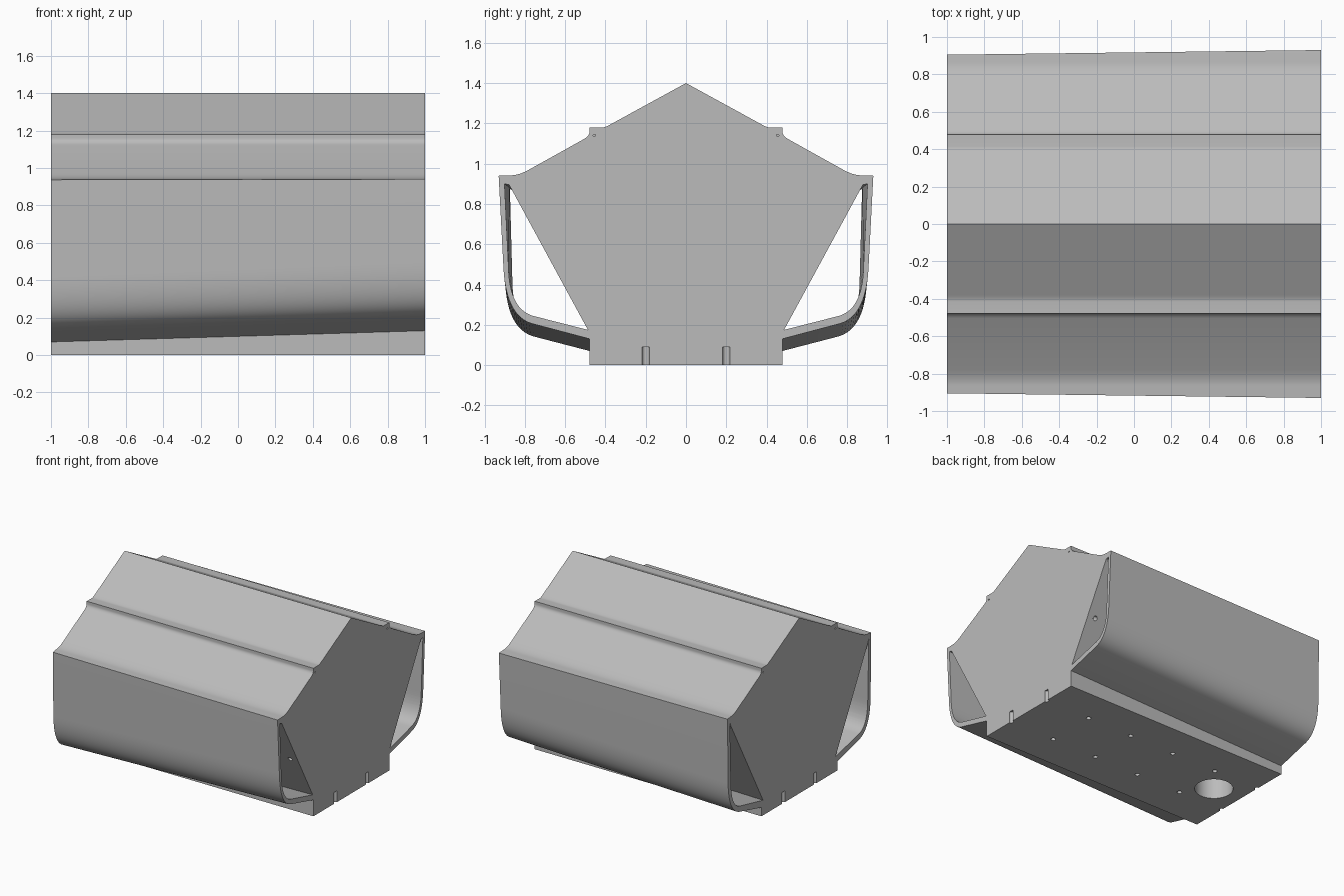
import bpy, bmesh, math
from mathutils import Vector, Matrix

cube = bpy.data.objects.get("Cube")
if cube:
    bpy.data.objects.remove(cube)

# Single grey finish
grey = bpy.data.materials.new("plain_grey")
grey.use_nodes = True
colour = (0.5, 0.5, 0.5, 1)
grey.diffuse_color = colour
grey.node_tree.nodes["Principled BSDF"].inputs["Base Color"].default_value = colour


def bend(a, c, b, n=10):
    """Quadratic curve from a to b pulled towards c."""
    a, b, c = Vector(a), Vector(b), Vector(c)
    return [a * (1 - t) ** 2 + c * 2 * t * (1 - t) + b * t * t
            for t in (i / n for i in range(n + 1))]


def loft(name, narrow, wide, over=0.0):
    """Solid between a (y, z) section at x = -1 and one at x = 1."""
    bm = bmesh.new()
    rings = []
    for x in (-1 - over, 1 + over):
        t = (x + 1) / 2
        ring = []
        for a, b in zip(narrow, wide):
            p = Vector(a).lerp(Vector(b), t) if 0 <= t <= 1 else Vector(a) + (Vector(b) - Vector(a)) * t
            ring.append(bm.verts.new((x, p.x, p.y)))
        rings.append(ring)
        bm.faces.new(ring)
    n = len(narrow)
    for i in range(n):
        j = (i + 1) % n
        bm.faces.new((rings[0][i], rings[0][j], rings[1][j], rings[1][i]))
    bmesh.ops.recalc_face_normals(bm, faces=bm.faces)
    return finish(name, bm)


def finish(name, bm):
    mesh = bpy.data.meshes.new(name)
    bm.to_mesh(mesh)
    bm.free()
    mesh.materials.append(grey)
    ob = bpy.data.objects.new(name, mesh)
    bpy.context.collection.objects.link(ob)
    return ob


def drill(name, centre, radius, depth, axis=(0, 0, 1), sides=24):
    """Round cutter centred on a point."""
    bm = bmesh.new()
    turn = Vector((0, 0, 1)).rotation_difference(Vector(axis)).to_matrix().to_4x4()
    bmesh.ops.create_cone(bm, cap_ends=True, segments=sides, radius1=radius,
                          radius2=radius, depth=depth,
                          matrix=Matrix.Translation(centre) @ turn)
    return finish(name, bm)


def outline(lip, shoulder, pull, foot, root):
    """Full outer section: ridge, step, eave, curved side wall and base."""
    half = [Vector((0, 1.4))]
    half += bend((0.375, 1.195), (0.4, 1.18), (0.415, 1.18), 5)
    half += [Vector((0.478, 1.18))]
    half += bend((0.478, 1.16), (0.478, 1.14), (0.505, 1.123), 6)
    half += bend((0.78, 0.97), (0.83, 0.942), (0.87, 0.942), 6)
    half += [Vector(lip)] + bend(shoulder, pull, foot, 16)
    half += [Vector((0.478, root)), Vector((0.478, 0))]
    return half + [Vector((-p.x, p.y)) for p in reversed(half[1:])]


# Body with tapering side walls
body = loft("body",
            outline((0.905, 0.937), (0.898, 0.42), (0.89, 0.18), (0.755, 0.142), 0.07),
            outline((0.93, 0.94), (0.907, 0.5), (0.898, 0.245), (0.765, 0.206), 0.13))

cutters = []
for s in (-1, 1):
    # Side ducts
    low = [(0.457, 0.12), (0.862, 0.866), (0.875, 0.9)] + bend((0.862, 0.42), (0.86, 0.21), (0.745, 0.185), 16)
    high = [(0.487, 0.175), (0.878, 0.895), (0.901, 0.9)] + bend((0.881, 0.48), (0.875, 0.27), (0.75, 0.242), 16)
    flip = [[(s * p[0], p[1]) for p in sec] for sec in (low, high)]
    cutters.append(loft("duct_cutter", *flip, over=0.02))
    # Base screw holes, the end ones cut open
    for i in range(6):
        cutters.append(drill("screw_cutter", (1 - 0.4 * i, 0.2 * s, 0), 0.018, 0.18))
    # Vent in the sloping wall and pin holes in the ends
    cutters.append(drill("vent_cutter", (0.93, 0.67 * s, 0.51), 0.018, 0.1, (0, 0.87 * s, -0.49)))
    for x in (-1, 1):
        cutters.append(drill("pin_cutter", (x, 0.455 * s, 1.14), 0.006, 0.1, (1, 0, 0), 12))
# Large socket in the base
cutters.append(drill("socket_cutter", (-0.76, 0, 0), 0.14, 0.6, sides=48))

bpy.context.view_layer.objects.active = body
for c in cutters:
    m = body.modifiers.new("cut", 'BOOLEAN')
    m.operation = 'DIFFERENCE'
    m.solver = 'EXACT'
    m.object = c
    bpy.ops.object.modifier_apply(modifier=m.name)
    bpy.data.objects.remove(c)

bpy.ops.object.select_all(action='DESELECT')
body.select_set(True)
bpy.ops.object.shade_smooth_by_angle(angle=math.radians(25))
